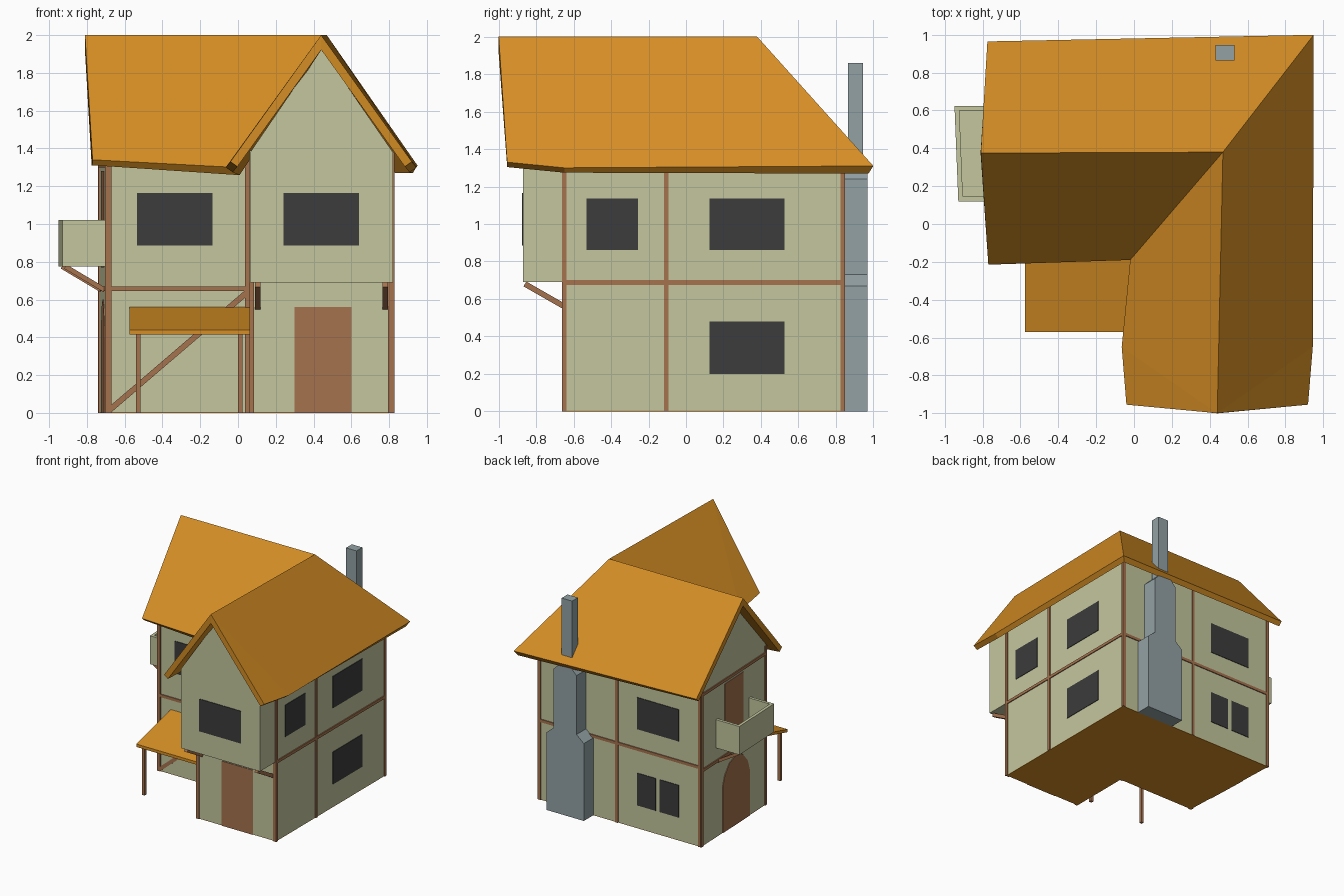
import bpy, bmesh
from mathutils import Vector

cube = bpy.data.objects.get("Cube")
if cube:
    bpy.data.objects.remove(cube, do_unlink=True)


def material(name, rgb):
    m = bpy.data.materials.new(name)
    m.use_nodes = True
    m.diffuse_color = (*rgb, 1)
    m.node_tree.nodes["Principled BSDF"].inputs["Base Color"].default_value = (*rgb, 1)
    return m


ROOF = material("orange_roof", (0.67, 0.27, 0.018))
PLASTER = material("pale_plaster", (0.55, 0.565, 0.34))
WOOD = material("brown_wood", (0.38, 0.17, 0.076))
GLASS = material("dark_glass", (0.045, 0.045, 0.045))
STONE = material("grey_stone", (0.29, 0.355, 0.37))


def finish(name, bm, mat):
    me = bpy.data.meshes.new(name)
    bm.to_mesh(me)
    bm.free()
    me.materials.append(mat)
    ob = bpy.data.objects.new(name, me)
    bpy.context.collection.objects.link(ob)
    return ob


def prism(name, pts, push, mat):
    """Extrude a flat outline along a vector."""
    bm = bmesh.new()
    face = bm.faces.new([bm.verts.new(p) for p in pts])
    ext = bmesh.ops.extrude_face_region(bm, geom=[face], use_keep_orig=True)
    moved = [g for g in ext["geom"] if isinstance(g, bmesh.types.BMVert)]
    bmesh.ops.translate(bm, verts=moved, vec=push)
    bmesh.ops.recalc_face_normals(bm, faces=bm.faces)
    return finish(name, bm, mat)


def box(name, x0, x1, y0, y1, z0, z1, mat):
    return prism(name, [(x0, y0, z0), (x1, y0, z0), (x1, y1, z0), (x0, y1, z0)],
                 (0, 0, z1 - z0), mat)


def strut(name, p, q, push, mat=WOOD, thick=0.03):
    """Slanted timber between two points."""
    p, q, push = Vector(p), Vector(q), Vector(push)
    side = (q - p).cross(push).normalized() * thick / 2
    return prism(name, [p - side, q - side, q + side, p + side], push, mat)


def left_x(y):
    """The left wall runs slightly out of square."""
    return -0.695 - 0.04 * (y + 0.1)


# Wall planes: mapping from wall coordinates to space, and outward direction
WALLS = {
    "front": (lambda a, z: (a, -0.1, z), Vector((0, -1, 0))),
    "wing": (lambda a, z: (a, -0.65, z), Vector((0, -1, 0))),
    "gable": (lambda a, z: (a, -0.87, z), Vector((0, -1, 0))),
    "right": (lambda a, z: (0.82, a, z), Vector((1, 0, 0))),
    "back": (lambda a, z: (a, 0.84, z), Vector((0, 1, 0))),
    "left": (lambda a, z: (left_x(a), a, z), Vector((-1, 0, 0))),
}


def plate(name, wall, a0, a1, z0, z1, mat, depth=0.005):
    at, out = WALLS[wall]
    return prism(name, [at(a0, z0), at(a1, z0), at(a1, z1), at(a0, z1)], out * depth, mat)


# Walls and floor on an L-shaped plan
plan = [(0.06, -0.65), (0.82, -0.65), (0.82, 0.84), (left_x(0.84), 0.84),
        (left_x(-0.1), -0.1), (0.06, -0.1)]
prism("walls", [(x, y, 0.004) for x, y in plan], (0, 0, 1.385), PLASTER)
prism("floor", [(x, y, 0) for x, y in plan], (0, 0, 0.004), ROOF)

# Overhanging front gable and left gable
prism("front_gable", [WALLS["gable"][0](a, z) for a, z in
      [(0.065, 0.69), (0.82, 0.69), (0.82, 1.38), (0.44, 1.93), (0.065, 1.38)]],
      (0, 0.4, 0), PLASTER)
prism("left_gable", [WALLS["left"][0](a, z) for a, z in
      [(-0.1, 1.3), (0.84, 1.3), (0.84, 1.4), (0.375, 1.92), (-0.1, 1.39)]],
      (0.1, 0, 0), PLASTER)

# Roof: top surface with thickness
pts = {
    "ridge_left": (-0.81, 0.375, 2), "ridge_mid": (0.47, 0.38, 2), "ridge_front": (0.44, -1, 2),
    "left_front": (-0.77, -0.215, 1.34), "valley": (-0.02, -0.19, 1.3),
    "wing_left": (-0.065, -0.65, 1.3), "wing_tip_left": (-0.04, -0.955, 1.33),
    "wing_tip_right": (0.92, -0.955, 1.33), "wing_right": (0.945, -0.65, 1.3),
    "hip": (0.95, 1.0, 1.31), "left_back": (-0.775, 0.965, 1.34),
}
bm = bmesh.new()
v = {k: bm.verts.new(p) for k, p in pts.items()}
for names in ("ridge_left left_front valley ridge_mid",
              "ridge_front ridge_mid valley wing_left",
              "ridge_front wing_left wing_tip_left",
              "wing_tip_right wing_right ridge_front",
              "wing_right hip ridge_mid ridge_front",
              "ridge_left ridge_mid hip left_back"):
    bm.faces.new([v[n] for n in names.split()])
solid = finish("roof", bm, ROOF).modifiers.new("thickness", "SOLIDIFY")
solid.thickness = 0.045
solid.offset = -1
solid.use_even_offset = True

# Windows
for wall, a0, a1, z0, z1 in [
        ("front", -0.535, -0.135, 0.885, 1.165), ("gable", 0.24, 0.64, 0.885, 1.165),
        ("right", -0.53, -0.255, 0.86, 1.135), ("right", 0.125, 0.525, 0.86, 1.135),
        ("right", 0.125, 0.525, 0.2, 0.48), ("back", -0.52, -0.12, 0.86, 1.135),
        ("back", -0.52, -0.34, 0.2, 0.48), ("back", -0.3, -0.12, 0.2, 0.48)]:
    plate(wall + "_window", wall, a0, a1, z0, z1, GLASS)

# Doors, the left one arched
plate("front_door", "wing", 0.3, 0.6, 0, 0.56, WOOD)
plate("balcony_door", "left", 0.23, 0.5, 0.77, 1.28, WOOD)
at, out = WALLS["left"]
prism("arched_door", [at(a, z) for a, z in
      [(0.14, 0), (0.53, 0), (0.53, 0.4), (0.5, 0.49), (0.43, 0.57), (0.335, 0.6),
       (0.24, 0.57), (0.17, 0.49), (0.14, 0.4)]], out * 0.005, WOOD)

# Timber frame
for wall, a0, a1, z0, z1 in [
        ("front", -0.695, -0.67, 0, 1.38), ("front", 0.037, 0.06, 0, 1.38),
        ("front", -0.67, 0.05, 0.645, 0.67), ("wing", 0.06, 0.085, 0, 0.69),
        ("wing", 0.795, 0.82, 0, 0.69), ("right", -0.662, -0.637, 0, 1.38),
        ("right", -0.118, -0.093, 0, 1.38), ("right", 0.825, 0.847, 0, 1.38),
        ("right", -0.65, 0.84, 0.675, 0.7), ("back", 0.8, 0.825, 0, 1.38),
        ("back", 0.06, 0.085, 0, 1.38), ("back", -0.735, -0.71, 0, 1.38),
        ("back", -0.73, 0.82, 0.675, 0.7), ("left", 0.82, 0.845, 0, 1.38),
        ("left", -0.105, -0.08, 0, 1.38), ("left", -0.1, 0.84, 0.645, 0.67),
        ("left", -0.1, 0.84, 1.3, 1.325)]:
    plate(wall + "_timber", wall, a0, a1, z0, z1, WOOD, 0.008)
strut("front_diagonal_timber", (-0.68, 0.0 - 0.1, 0.015), (0.05, -0.1, 0.64), (0, -0.008, 0))

# Brackets under the front gable
for x in (0.09, 0.765):
    strut("gable_bracket", (x, -0.86, 0.68), (x, -0.65, 0.56), (0.03, 0, 0))

# Porch
prism("porch_roof", [(-0.575, -0.57, 0.415), (-0.575, -0.57, 0.44),
                     (-0.575, -0.1, 0.56), (-0.575, -0.1, 0.535)], (0.635, 0, 0), ROOF)
for x in (-0.54, 0.0):
    box("porch_post", x, x + 0.025, -0.545, -0.52, 0, 0.425, WOOD)

# Balcony: floor, three rails and two struts, following the left wall
def slab(name, x0, x1, y0, y1, z0, z1):
    prism(name, [(left_x(y) + x, y, z0) for x, y in ((x0, y0), (x1, y0), (x1, y1), (x0, y1))],
          (0, 0, z1 - z0), PLASTER)


slab("balcony_floor", -0.225, 0, 0.12, 0.625, 0.775, 0.8)
slab("balcony_front_rail", -0.225, -0.2, 0.12, 0.625, 0.8, 1.02)
for y in (0.12, 0.6):
    slab("balcony_side_rail", -0.2, 0, y, y + 0.025, 0.8, 1.02)
for y in (0.14, 0.575):
    x = left_x(y)
    strut("balcony_strut", (x - 0.21, y, 0.775), (x, y, 0.65), (0, 0.025, 0), thick=0.025)

# Chimney: stepped outline, with a slim stack above
half = [(0.18, 0), (0.18, 0.67), (0.11, 0.73), (0.11, 1.24), (0.05, 1.3)]
outline = [(0.48 + w, 0.84, z) for w, z in half] + [(0.48 - w, 0.84, z) for w, z in half[::-1]]
prism("chimney_breast", outline, (0, 0.13, 0), STONE)
box("chimney_stack", 0.43, 0.53, 0.865, 0.945, 1.25, 1.86, STONE)
